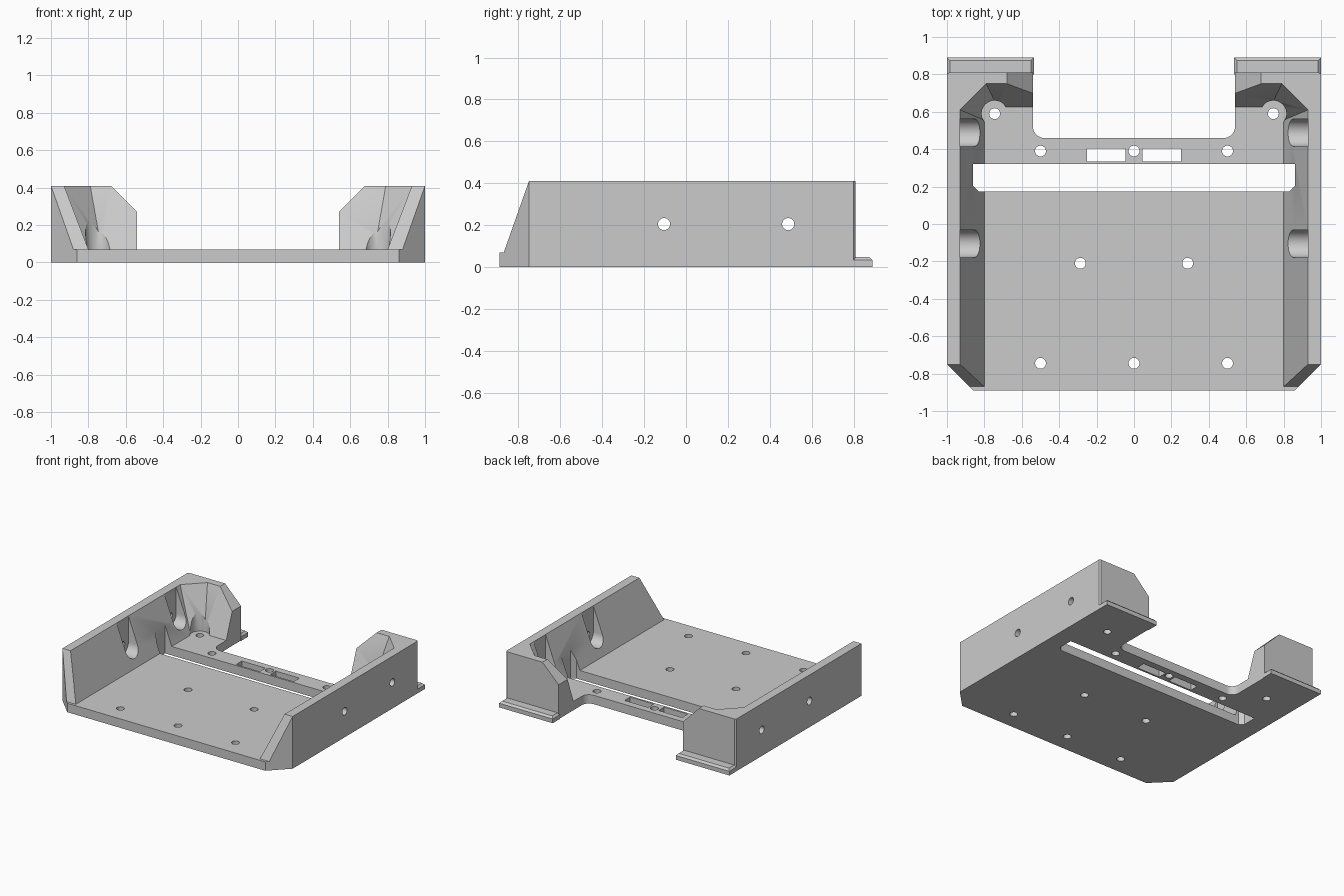
import bpy, bmesh, math

if "Cube" in bpy.data.objects:
    bpy.data.objects.remove(bpy.data.objects["Cube"])

grey = bpy.data.materials.new("plain grey")
grey.use_nodes = True
colour = (0.6, 0.6, 0.6, 1)
grey.diffuse_color = colour
grey.node_tree.nodes["Principled BSDF"].inputs["Base Color"].default_value = colour

FLOOR, TOP = 0.07, 0.41


def loft(name, layers, axis="z"):
    """Solid through polygons given as (position along axis, points)."""
    place = {"z": lambda a, b, h: (a, b, h),
             "x": lambda a, b, h: (h, a, b),
             "y": lambda a, b, h: (a, h, b)}[axis]
    bm = bmesh.new()
    rings = [[bm.verts.new(place(a, b, h)) for a, b in pts] for h, pts in layers]
    for low, high in zip(rings, rings[1:]):
        for i in range(len(low)):
            j = (i + 1) % len(low)
            bm.faces.new((low[i], low[j], high[j], high[i]))
    bm.faces.new(rings[0][::-1])
    bm.faces.new(rings[-1])
    bmesh.ops.recalc_face_normals(bm, faces=bm.faces)
    mesh = bpy.data.meshes.new(name)
    bm.to_mesh(mesh)
    bm.free()
    mesh.materials.append(grey)
    obj = bpy.data.objects.new(name, mesh)
    bpy.context.collection.objects.link(obj)
    return obj


def mirrored(half):
    """Close a right-hand half outline across x = 0."""
    return half + [(-x, y) for x, y in reversed(half)]


def rect(x0, x1, y0, y1):
    return [(x0, y0), (x1, y0), (x1, y1), (x0, y1)]


def arc(cx, cy, r, start, end, n):
    return [(cx + r * math.cos(math.radians(start + (end - start) * i / n)),
             cy + r * math.sin(math.radians(start + (end - start) * i / n)))
            for i in range(n + 1)]


def circle(cx, cy, r, n=32):
    return arc(cx, cy, r, 0, 360, n)[:-1]


def cut(pts, low, high, axis="z"):
    cut_with(loft("cutter", [(low, pts), (high, pts)], axis))


def cut_with(cutter):
    mod = tray.modifiers.new("cut", "BOOLEAN")
    mod.operation, mod.solver, mod.object = "DIFFERENCE", "EXACT", cutter
    bpy.context.view_layer.objects.active = tray
    bpy.ops.object.modifier_apply(modifier=mod.name)
    bpy.data.objects.remove(cutter)


# Tray block with chamfered front corners and rounded rear notch
outline = mirrored([(0.86, -0.89), (1, -0.75), (1, 0.80), (0.988, 0.81), (0.54, 0.81)]
                   + arc(0.48, 0.52, 0.06, 0, -90, 8))
tray = loft("tray", [(0, outline), (TOP, outline)])

# Main cavity with sloping side, corner and rear walls
base = [(0.80, -1.2), (0.80, 0.555), (0.73, 0.625)]
rim = [(0.93, -1.2), (0.93, 0.61), (0.79, 0.75)]
over = [(a + (c - a) * 1.1, b + (d - b) * 1.1) for (a, b), (c, d) in zip(base, rim)]
cut_with(loft("cutter", [(FLOOR, mirrored(base)),
                         (FLOOR + (TOP - FLOOR) * 1.1, mirrored(over))]))

# Sloping front ends of the side walls
cut([(-0.75, TOP), (-0.87, FLOOR), (-1.1, FLOOR), (-1.1, 0.5), (-0.718, 0.5)], -1.2, 1.2, "x")

# Cross slot
cut(mirrored([(0.83, 0.175), (0.86, 0.205), (0.86, 0.32)]), -0.1, 0.6)

for s in (-1, 1):
    # Clipped upper corner of each rear wall
    cut([(s * 0.73, 0.46), (s * 0.53, 0.26), (s * 0.4, 0.26), (s * 0.4, 0.46)], 0.4, 1, "y")
    # Clearance around each rear corner screw
    cut(circle(s * 0.745, 0.59, 0.07), FLOOR, 0.6)
    # Wall screw pockets, open at the top, and their through holes
    for y in (-0.105, 0.488):
        pocket = arc(y, 0.205, 0.073, 180, 360, 16) + [(y + 0.073, 0.6), (y - 0.073, 0.6)]
        cut(pocket, s * 0.5, s * 0.93, "x")
        cut(circle(y, 0.205, 0.029), s * 0.88, s * 1.1, "x")
    # Cable windows
    cut(rect(s * 0.045, s * 0.25, 0.335, 0.405), -0.1, 0.2)
    # Paired floor holes
    for x, y in ((0.5, 0.39), (0.745, 0.59), (0.287, -0.21), (0.5, -0.745)):
        cut(circle(s * x, y, 0.029), -0.1, 0.2)

# Centre floor holes
for y in (0.39, -0.745):
    cut(circle(0, y, 0.029), -0.1, 0.2)

# Rear lips with chamfered top edges
lips = []
for side, s in (("left", 1), ("right", -1)):
    foot = rect(s * 0.535, s * 1, 0.80, 0.89)
    crest = rect(s * 0.55, s * 0.985, 0.80, 0.875)
    lips.append(loft(side + "_rear_lip", [(0, foot), (0.033, foot), (0.048, crest)]))

# Smooth the round holes while keeping edges sharp
bpy.ops.object.select_all(action="DESELECT")
for obj in [tray] + lips:
    obj.select_set(True)
bpy.context.view_layer.objects.active = tray
bpy.ops.object.shade_smooth_by_angle(angle=math.radians(25))
